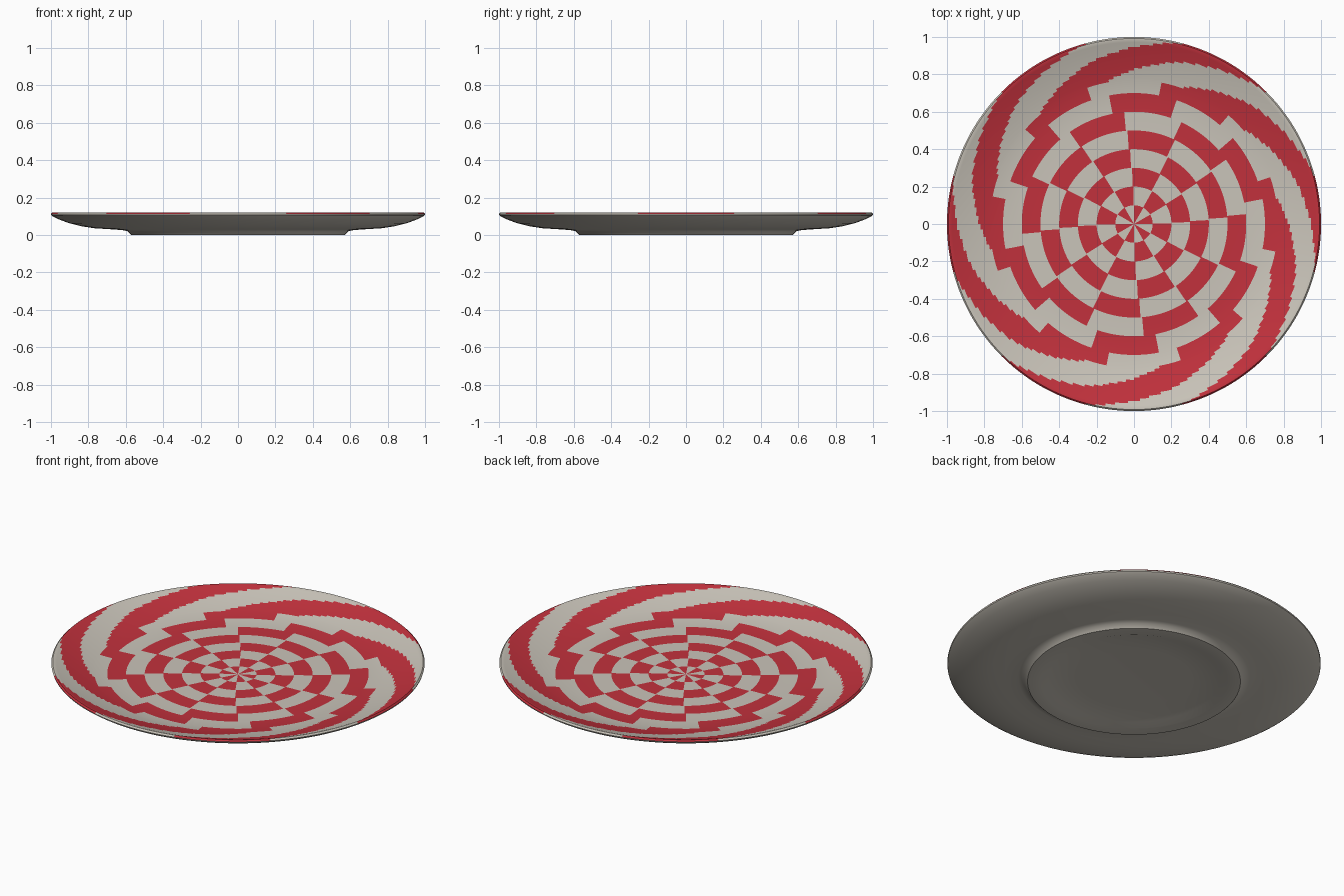
import bpy
import bmesh
import math

SEGMENTS = 360

cube = bpy.data.objects.get("Cube")
if cube:
    bpy.data.objects.remove(cube, do_unlink=True)


def make_material(name, color):
    mat = bpy.data.materials.new(name)
    mat.use_nodes = True
    rgba = (*color, 1.0)
    mat.diffuse_color = rgba
    bsdf = mat.node_tree.nodes["Principled BSDF"]
    bsdf.inputs["Base Color"].default_value = rgba
    bsdf.inputs["Roughness"].default_value = 0.6
    return mat


def interpolate(points, x):
    for (x0, y0), (x1, y1) in zip(points, points[1:]):
        if x <= x1:
            return y0 + (y1 - y0) * (x - x0) / (x1 - x0)
    return points[-1][1]


# Angle of the middle of one red arm, by radius
ARM = [(0.05, 315), (0.45, 199), (0.55, 170), (0.65, 146),
       (0.735, 124), (0.895, 90), (1.0, 59)]


def is_red(radius, degrees):
    return (degrees - interpolate(ARM, radius) + 15) % 60 < 30


def top_height(r):
    t = max(0.0, (r - 0.65) / 0.335)
    return 0.045 + 0.075 * t ** 1.5


# Top surface: broad rings in the well, narrow rings up the slope, then the lip
well = [k / 10 for k in range(1, 8)] + [0.77]
slope = [0.77 + 0.0126 * k for k in range(1, 18)]
top = [(r, top_height(r)) for r in well + slope]
top += [(0.992, 0.12), (1.0, 0.112)]

# Underside: rim edge, bowl, foot ring and shallow recess
under = [(0.998, 0.105), (0.985, 0.096), (0.95, 0.08), (0.9, 0.062),
         (0.84, 0.047), (0.77, 0.036), (0.69, 0.031), (0.62, 0.026),
         (0.59, 0.02), (0.57, 0.0), (0.5, 0.0), (0.46, 0.014), (0.3, 0.018)]


def build_plate(name, materials):
    bm = bmesh.new()
    profile = top + under
    rings = []
    for r, z in profile:
        ring = []
        for i in range(SEGMENTS):
            a = math.tau * i / SEGMENTS
            ring.append(bm.verts.new((r * math.cos(a), r * math.sin(a), z)))
        rings.append(ring)
    top_pole = bm.verts.new((0, 0, top[0][1]))
    bottom_pole = bm.verts.new((0, 0, under[-1][1]))

    for i in range(SEGMENTS):
        j = (i + 1) % SEGMENTS
        degrees = 360 * (i + 0.5) / SEGMENTS
        face = bm.faces.new((top_pole, rings[0][i], rings[0][j]))
        face.material_index = int(is_red(0.05, degrees))
        bm.faces.new((bottom_pole, rings[-1][j], rings[-1][i]))
        for k in range(len(rings) - 1):
            a, b = rings[k], rings[k + 1]
            face = bm.faces.new((a[i], b[i], b[j], a[j]))
            # Spiral arms are painted on the top surface only
            if k < len(top) - 1:
                middle = (profile[k][0] + profile[k + 1][0]) / 2
                face.material_index = int(is_red(middle, degrees))

    mesh = bpy.data.meshes.new(name)
    bm.to_mesh(mesh)
    bm.free()
    for mat in materials:
        mesh.materials.append(mat)
    obj = bpy.data.objects.new(name, mesh)
    bpy.context.collection.objects.link(obj)
    return obj


cream = make_material("cream_glaze", (0.59, 0.555, 0.49))
red = make_material("red_glaze", (0.54, 0.031, 0.046))
plate = build_plate("plate", [cream, red])

bpy.ops.object.select_all(action="DESELECT")
plate.select_set(True)
bpy.context.view_layer.objects.active = plate
bpy.ops.object.shade_smooth_by_angle(angle=math.radians(35))
